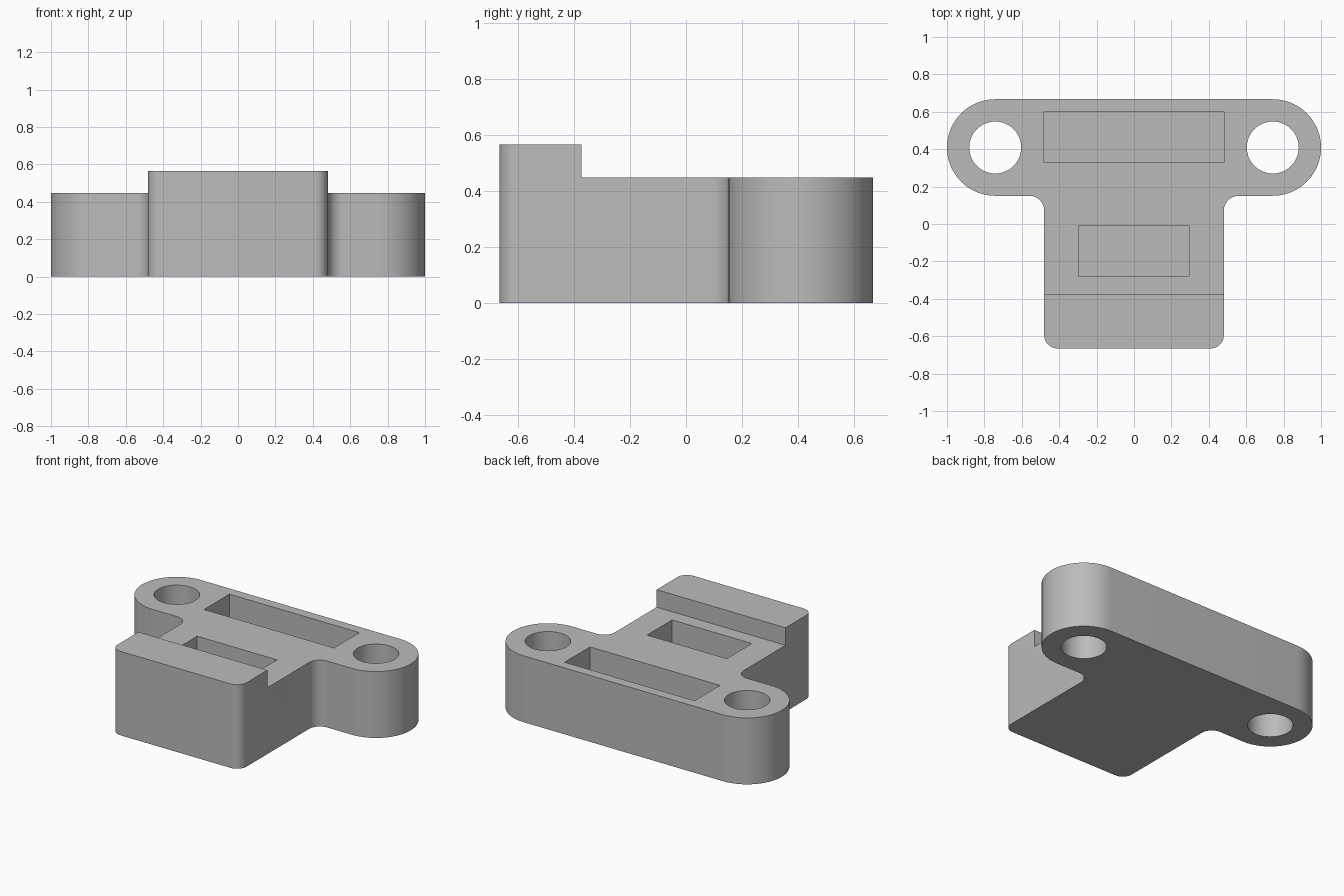
import bpy
import bmesh
from math import cos, sin, pi
from mathutils import Vector

cube = bpy.data.objects.get("Cube")
if cube:
    bpy.data.objects.remove(cube, do_unlink=True)

# Main dimensions
DECK, LIP = 0.447, 0.565          # heights of the deck and the raised front lip
FRONT, BACK = -0.665, 0.667       # y limits
HALF_BODY = 0.48                  # half width of the stem
EAR_X, EAR_Y, EAR_R = 0.742, 0.409, 0.258
HOLE_R = 0.139
CORNER, FILLET = 0.07, 0.08
POCKET_FLOOR = 0.14

grey = bpy.data.materials.new("plain grey")
grey.use_nodes = True
colour = (0.5, 0.5, 0.5, 1)
grey.diffuse_color = colour
grey.node_tree.nodes["Principled BSDF"].inputs["Base Color"].default_value = colour


def arc(cx, cy, r, start, end, steps):
    angles = [start + (end - start) * i / steps for i in range(steps + 1)]
    return [(cx + r * cos(a), cy + r * sin(a)) for a in angles]


def prism(name, outline, z0, z1):
    """Extrude a counter-clockwise outline from z0 to z1."""
    bm = bmesh.new()
    base = bm.faces.new([bm.verts.new((x, y, z0)) for x, y in outline])
    top = bmesh.ops.extrude_face_region(bm, geom=[base], use_keep_orig=True)
    verts = [g for g in top["geom"] if isinstance(g, bmesh.types.BMVert)]
    bmesh.ops.translate(bm, verts=verts, vec=Vector((0, 0, z1 - z0)))
    bmesh.ops.recalc_face_normals(bm, faces=bm.faces)
    mesh = bpy.data.meshes.new(name)
    bm.to_mesh(mesh)
    bm.free()
    mesh.materials.append(grey)
    obj = bpy.data.objects.new(name, mesh)
    bpy.context.collection.objects.link(obj)
    return obj


def box(name, half_x, y0, y1, z0, z1):
    return prism(name, [(-half_x, y0), (half_x, y0), (half_x, y1), (-half_x, y1)], z0, z1)


# T-shaped outline: right half (+x), then mirrored
shoulder = EAR_Y - EAR_R
half = arc(HALF_BODY - CORNER, FRONT + CORNER, CORNER, -pi / 2, 0, 10)
half += arc(HALF_BODY + FILLET, shoulder - FILLET, FILLET, pi, pi / 2, 10)
half += arc(EAR_X, EAR_Y, EAR_R, -pi / 2, pi / 2, 40)
outline = half + [(-x, y) for x, y in reversed(half)]
body = prism("mounting_block", outline, 0, LIP)

# Cutters: deck step, two pockets and two screw holes
cutters = [
    box("deck_cutter", 1.2, -0.373, 1, DECK, 1),
    box("back_pocket_cutter", 0.484, 0.33, 0.6, POCKET_FLOOR, 0.8),
    box("front_pocket_cutter", 0.297, -0.277, -0.01, POCKET_FLOOR, 0.8),
]
for side in (-1, 1):
    ring = arc(side * EAR_X, EAR_Y, HOLE_R, 0, 2 * pi, 48)[:-1]
    cutters.append(prism("screw_hole_cutter", ring, -0.2, 0.8))

for cutter in cutters:
    cutter.hide_render = True
    mod = body.modifiers.new(cutter.name, "BOOLEAN")
    mod.operation = "DIFFERENCE"
    mod.solver = "EXACT"
    mod.object = cutter

# Bake the cuts and discard the cutters
graph = bpy.context.evaluated_depsgraph_get()
body_mesh = bpy.data.meshes.new_from_object(body.evaluated_get(graph))
body.modifiers.clear()
body.data = body_mesh
for cutter in cutters:
    bpy.data.objects.remove(cutter, do_unlink=True)

# Smooth the rounded walls, keep the edges crisp
bpy.ops.object.select_all(action="DESELECT")
body.select_set(True)
bpy.context.view_layer.objects.active = body
bpy.ops.object.shade_smooth_by_angle(angle=pi / 6)
